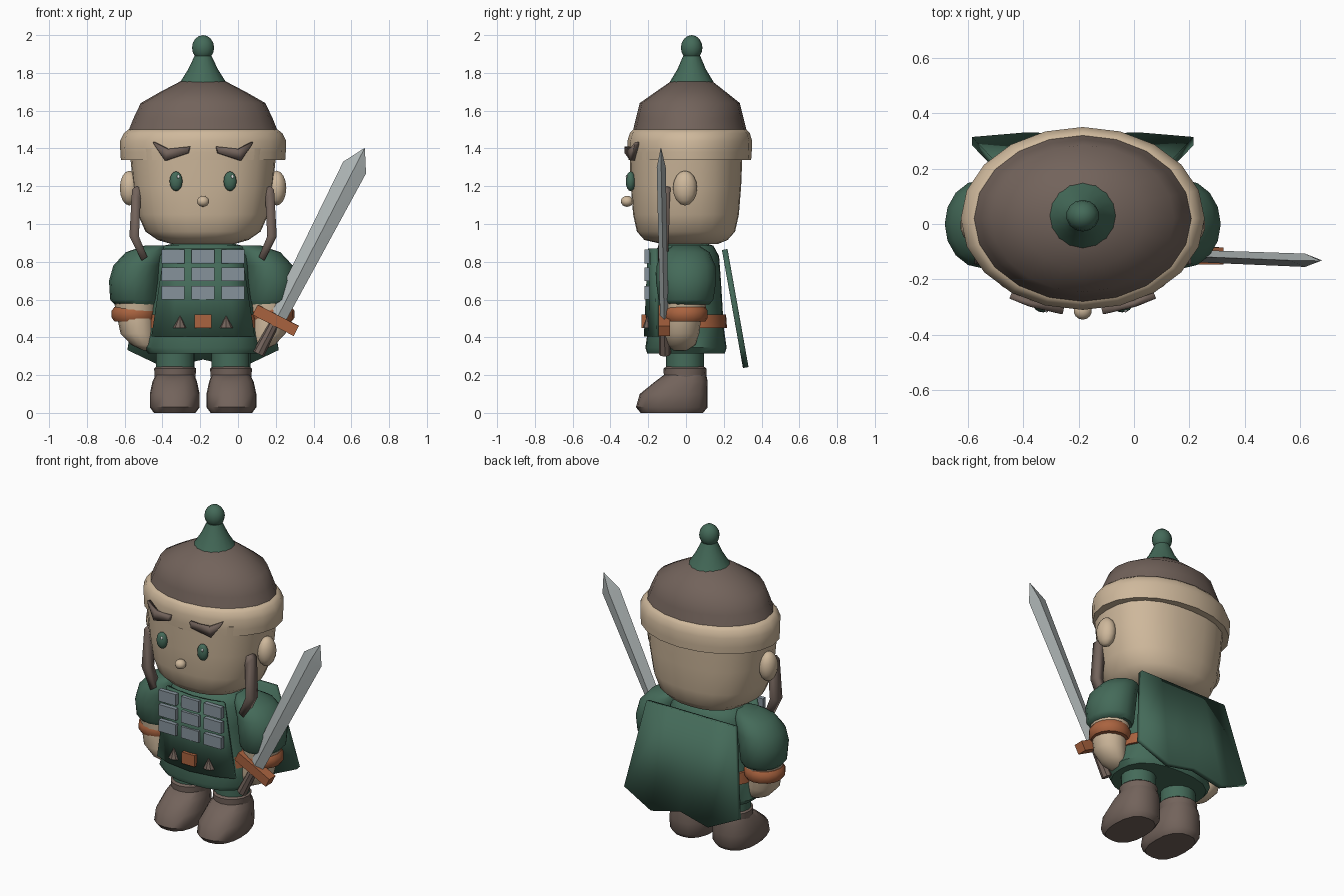
import bpy, bmesh, math

C = -0.185          # x of the figure's own mirror plane
TAU = 2 * math.pi


def material(name, r, g, b):
    m = bpy.data.materials.new(name)
    m.diffuse_color = (r, g, b, 1)
    return m


CREAM = material("cream", 0.62, 0.48, 0.33)
GREEN = material("green", 0.058, 0.145, 0.10)
BROWN = material("brown", 0.17, 0.125, 0.105)
COPPER = material("copper", 0.40, 0.125, 0.05)
STEEL = material("steel", 0.42, 0.46, 0.46)
SLATE = material("slate", 0.24, 0.29, 0.33)
WHITE = material("white", 0.8, 0.8, 0.8)


def finish(name, bm, mat, angle=35):
    bmesh.ops.recalc_face_normals(bm, faces=bm.faces[:])
    me = bpy.data.meshes.new(name)
    bm.to_mesh(me)
    bm.free()
    me.materials.append(mat)
    ob = bpy.data.objects.new(name, me)
    bpy.context.collection.objects.link(ob)
    bpy.ops.object.select_all(action='DESELECT')
    ob.select_set(True)
    bpy.context.view_layer.objects.active = ob
    bpy.ops.object.shade_smooth_by_angle(angle=math.radians(angle))
    return ob


def loft(name, rings, mat, n=16, p=2.0, angle=35):
    """Stack of superellipse rings (cx, cy, z, rx, ry), capped."""
    bm = bmesh.new()
    loops = []
    for cx, cy, z, rx, ry in rings:
        loop = []
        for i in range(n):
            c, s = math.cos(TAU * i / n), math.sin(TAU * i / n)
            k = (abs(c) ** p + abs(s) ** p) ** (-1 / p)
            loop.append(bm.verts.new((cx + rx * c * k, cy + ry * s * k, z)))
        loops.append(loop)
    for a, b in zip(loops, loops[1:]):
        for i in range(n):
            j = (i + 1) % n
            bm.faces.new((a[i], a[j], b[j], b[i]))
    bm.faces.new(loops[0])
    bm.faces.new(loops[-1])
    return finish(name, bm, mat, angle)


def ball(name, loc, size, mat, u=14, v=8):
    bm = bmesh.new()
    bmesh.ops.create_uvsphere(bm, u_segments=u, v_segments=v, radius=1)
    bmesh.ops.scale(bm, vec=size, verts=bm.verts)
    bmesh.ops.translate(bm, vec=loc, verts=bm.verts)
    return finish(name, bm, mat, 60)


def box(name, loc, size, mat):
    bm = bmesh.new()
    bmesh.ops.create_cube(bm, size=1)
    bmesh.ops.scale(bm, vec=size, verts=bm.verts)
    bmesh.ops.translate(bm, vec=loc, verts=bm.verts)
    return finish(name, bm, mat)


def strip(name, pairs, depth, thick, mat, side=1):
    """Band between pairs of (x offset, z) points, y from depth(x, z), thickened."""
    bm = bmesh.new()
    rows = [[bm.verts.new((C + side * x, depth(x, z), z)) for x, z in pr] for pr in pairs]
    for a, b in zip(rows, rows[1:]):
        bm.faces.new((a[0], a[1], b[1], b[0]))
    ob = finish(name, bm, mat, 20)
    mod = ob.modifiers.new("thickness", 'SOLIDIFY')
    mod.thickness, mod.offset = thick, 0
    return ob


# Head and neck
loft("head", [(C, 0.02, 0.895, 0.17, 0.15), (C, 0.0, 0.915, 0.24, 0.22),
              (C, 0.0, 0.96, 0.305, 0.26), (C, 0.0, 1.05, 0.345, 0.28),
              (C, 0.0, 1.20, 0.37, 0.292), (C, 0.0, 1.40, 0.39, 0.30)],
     CREAM, 24, 2.4, 50)
loft("neck", [(C, 0, 0.84, 0.13, 0.11), (C, 0, 0.91, 0.13, 0.11)], CREAM)

# Hat: padded band, dome, cone and knob
loft("hat_band", [(C, 0.02, 1.34, 0.435, 0.325), (C, 0.02, 1.38, 0.438, 0.328),
                  (C, 0.02, 1.44, 0.44, 0.33), (C, 0.02, 1.48, 0.42, 0.318),
                  (C, 0.02, 1.50, 0.395, 0.30)], CREAM, 20, 2.0, 50)
loft("hat_dome", [(C, 0.02, 1.49, 0.396, 0.302), (C, 0.02, 1.56, 0.368, 0.285),
                  (C, 0.02, 1.64, 0.33, 0.265), (C, 0.025, 1.70, 0.225, 0.185),
                  (C, 0.03, 1.755, 0.12, 0.11)], BROWN, 20, 2.0, 50)
loft("hat_cone", [(C, 0.03, 1.745, 0.125, 0.12), (C, 0.03, 1.82, 0.078, 0.075),
                  (C, 0.03, 1.89, 0.045, 0.045)], GREEN)
ball("hat_knob", (C, 0.03, 1.933), (0.06, 0.057, 0.067), GREEN)

# Face
ball("nose", (C, -0.312, 1.12), (0.033, 0.033, 0.029), CREAM)
for s in (-1, 1):
    ball("eye", (C + s * 0.143, -0.293, 1.226), (0.035, 0.026, 0.052), GREEN)
    ball("eye_glint", (C + s * 0.143 + 0.012, -0.314, 1.250), (0.007, 0.005, 0.010), WHITE, 8, 6)
    ball("ear", (C + s * 0.39, -0.005, 1.19), (0.052, 0.064, 0.092), CREAM)
    strip("eyebrow", [((0.26, 1.435), (0.255, 1.42)), ((0.185, 1.397), (0.198, 1.335)),
                      ((0.07, 1.41), (0.078, 1.375))],
          lambda x, z: -0.318 + 0.9 * x * x, 0.025, BROWN, s)
    strip("side_lock", [((0.355, 1.20), (0.328, 1.19)), ((0.376, 1.18), (0.33, 1.13)),
                        ((0.39, 0.935), (0.34, 0.935)), ((0.325, 0.805), (0.295, 0.825))],
          lambda x, z: -0.11 - 0.03 * (1.2 - z), 0.055, BROWN, s)

# Tunic and belt
loft("tunic", [(C, 0, 0.315, 0.29, 0.205), (C, 0, 0.345, 0.315, 0.215),
               (C, 0, 0.45, 0.29, 0.20), (C, 0, 0.70, 0.25, 0.185),
               (C, 0, 0.83, 0.25, 0.175), (C, 0, 0.885, 0.21, 0.145),
               (C, 0, 0.90, 0.14, 0.10)], GREEN, 20, 2.5, 45)
loft("belt", [(C, 0.012, 0.45, 0.298, 0.205), (C, 0.012, 0.52, 0.29, 0.20)],
     COPPER, 20, 2.5)
strip("apron", [((x * 0.2, 0.87), (x * 0.27, 0.405)) for x in (-1, -0.6, 0, 0.6, 1)],
      lambda x, z: -0.192 - 0.045 * (0.87 - z) + 0.9 * x * x, 0.02, GREEN)

# Armour plates, buckle and studs on the chest
for z in (0.828, 0.735, 0.637):
    for i in (-1, 0, 1):
        box("chest_plate", (C + 0.159 * i, -0.206, z), (0.122, 0.028, 0.072), SLATE)
box("buckle", (C, -0.218, 0.485), (0.09, 0.035, 0.072), COPPER)
for s in (-1, 1):
    loft("stud", [(C + s * 0.122, -0.20, 0.45, 0.037, 0.03),
                  (C + s * 0.122, -0.205, 0.512, 0.002, 0.002)], BROWN, 8)

# Arms and legs, mirrored
for s in (-1, 1):
    def limb(name, rings, mat, n=16, p=2.0, s=s):
        loft(name, [(C + s * r[0],) + r[1:] for r in rings], mat, n, p, 50)
    limb("sleeve", [(0.355, 0, 0.575, 0.115, 0.125), (0.362, 0, 0.60, 0.13, 0.145),
                    (0.362, 0, 0.70, 0.136, 0.16), (0.345, 0, 0.78, 0.13, 0.155),
                    (0.30, 0, 0.85, 0.11, 0.125), (0.25, 0, 0.885, 0.06, 0.07)], GREEN)
    limb("cuff", [(0.355, -0.01, 0.54, 0.108, 0.112), (0.358, -0.01, 0.585, 0.112, 0.118)], CREAM)
    limb("bracelet", [(0.362, -0.005, 0.485, 0.108, 0.108), (0.364, -0.005, 0.505, 0.12, 0.12),
                      (0.364, -0.005, 0.54, 0.12, 0.12), (0.362, -0.005, 0.56, 0.108, 0.108)], COPPER)
    limb("hand", [(0.29, -0.03, 0.33, 0.025, 0.035), (0.315, -0.025, 0.36, 0.065, 0.075),
                  (0.345, -0.025, 0.42, 0.092, 0.095), (0.355, -0.02, 0.50, 0.098, 0.10)], CREAM)
    limb("leg", [(0.147, -0.005, 0.20, 0.103, 0.10), (0.147, -0.005, 0.36, 0.103, 0.10)], GREEN)
    limb("boot_cuff", [(0.148, -0.005, 0.19, 0.108, 0.112), (0.148, -0.005, 0.235, 0.111, 0.114),
                       (0.148, -0.005, 0.245, 0.10, 0.10)], BROWN)
    limb("boot", [(0.15, -0.075, 0.0, 0.11, 0.165), (0.15, -0.075, 0.03, 0.132, 0.19),
                  (0.15, -0.065, 0.10, 0.132, 0.18), (0.15, -0.025, 0.165, 0.118, 0.14),
                  (0.148, -0.005, 0.20, 0.103, 0.113)], BROWN, 16, 2.5)

# Cape board hanging off the back, with a notched lower edge
strip("cape", [((-0.31, 0.865), (-0.40, 0.335)), ((-0.155, 0.865), (-0.20, 0.24)),
               ((0, 0.865), (0, 0.285)),
               ((0.155, 0.865), (0.20, 0.24)), ((0.31, 0.865), (0.40, 0.335))],
      lambda x, z: 0.205 + 0.178 * (0.865 - z), 0.03, GREEN)

# Sword, built upright at the guard and then leaned outwards
parts = [
    loft("sword_blade", [(0, 0, 0.0, 0.048, 0.022), (0, 0, 0.91, 0.068, 0.024),
                         (0, 0, 1.025, 0.002, 0.002)], STEEL, 4, 2.0, 20),
    box("sword_guard", (0, 0, 0), (0.245, 0.062, 0.06), COPPER),
    loft("sword_grip", [(0, 0, -0.20, 0.032, 0.032), (0, 0, 0.0, 0.026, 0.026)], BROWN, 8),
]
for ob in parts:
    ob.location = (0.20, -0.115, 0.49)
    ob.rotation_euler = (math.radians(1), math.radians(27.3), 0)
